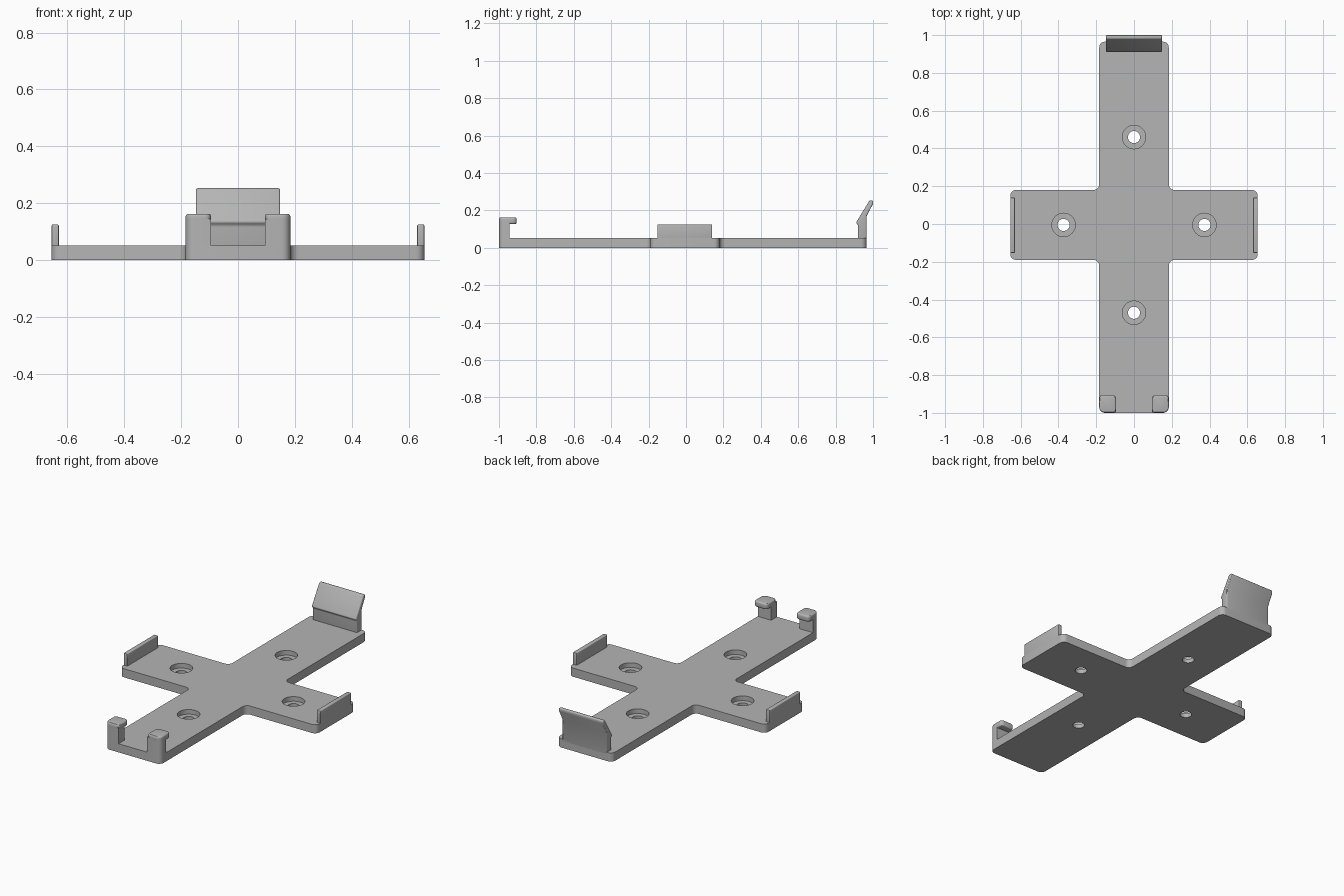
import bpy, bmesh
from math import radians
from mathutils import Matrix, Vector

if "Cube" in bpy.data.objects:
    bpy.data.objects.remove(bpy.data.objects["Cube"], do_unlink=True)

GREY = (0.46, 0.46, 0.46, 1)
mat = bpy.data.materials.new("plain grey")
mat.use_nodes = True
mat.diffuse_color = GREY
next(n for n in mat.node_tree.nodes if n.type == "BSDF_PRINCIPLED").inputs["Base Color"].default_value = GREY

BASE_TOP = 0.052
ARM_W, ARM_FRONT, ARM_BACK = 0.184, -1.0, 0.965
SIDE_W, SIDE_FRONT, SIDE_BACK = 0.655, -0.19, 0.18
MID_Y = (SIDE_FRONT + SIDE_BACK) / 2


def rect(x0, x1, y0, y1):
    return [(x0, y0), (x1, y0), (x1, y1), (x0, y1)]


def prism(name, outline, start, end, radii=(), axis="z", edge_round=0):
    """Extrude an outline with rounded corners along z, or a (y, z) profile along x."""
    bm = bmesh.new()
    verts = [bm.verts.new((*p, start)) for p in outline]
    bm.faces.new(verts)
    for v, r in zip(verts, radii):
        if r:
            bmesh.ops.bevel(bm, geom=[v], offset=r, segments=6, profile=0.5, affect="VERTICES")
    cap = bmesh.ops.extrude_face_region(bm, geom=bm.faces[:])
    moved = [g for g in cap["geom"] if isinstance(g, bmesh.types.BMVert)]
    bmesh.ops.translate(bm, verts=moved, vec=Vector((0, 0, end - start)))
    if axis == "x":
        turn = Matrix(((0, 0, 1), (1, 0, 0), (0, 1, 0))).to_4x4()
        bmesh.ops.transform(bm, matrix=turn, verts=bm.verts[:])
    bmesh.ops.recalc_face_normals(bm, faces=bm.faces[:])
    mesh = bpy.data.meshes.new(name)
    bm.to_mesh(mesh)
    bm.free()
    mesh.materials.append(mat)
    obj = bpy.data.objects.new(name, mesh)
    bpy.context.collection.objects.link(obj)
    if edge_round:
        bevel = obj.modifiers.new("soft edges", "BEVEL")
        bevel.width, bevel.segments = edge_round, 3
        bevel.limit_method, bevel.angle_limit = "ANGLE", radians(40)
        apply_modifier(obj, bevel)
    return obj


def apply_modifier(obj, modifier):
    activate(obj)
    bpy.ops.object.modifier_apply(modifier=modifier.name)


def activate(obj):
    bpy.ops.object.select_all(action="DESELECT")
    obj.select_set(True)
    bpy.context.view_layer.objects.active = obj


def drill(obj, x, y, radius, bottom, top):
    """Cut a round hole and discard the cutter."""
    bpy.ops.mesh.primitive_cylinder_add(vertices=48, radius=radius, depth=top - bottom,
                                        location=(x, y, (top + bottom) / 2))
    cutter = bpy.context.object
    cutter.hide_render = True
    cutter.data.materials.append(mat)
    cut = obj.modifiers.new("hole", "BOOLEAN")
    cut.operation, cut.object, cut.solver = "DIFFERENCE", cutter, "EXACT"
    apply_modifier(obj, cut)
    bpy.data.objects.remove(cutter, do_unlink=True)


# Cross-shaped base plate with rounded corners and filleted inner corners
cross = [(-ARM_W, ARM_FRONT), (ARM_W, ARM_FRONT), (ARM_W, SIDE_FRONT),
         (SIDE_W, SIDE_FRONT), (SIDE_W, SIDE_BACK), (ARM_W, SIDE_BACK),
         (ARM_W, ARM_BACK), (-ARM_W, ARM_BACK), (-ARM_W, SIDE_BACK),
         (-SIDE_W, SIDE_BACK), (-SIDE_W, SIDE_FRONT), (-ARM_W, SIDE_FRONT)]
base = prism("cross_base", cross, 0, BASE_TOP, [0.03] * len(cross))

# Counterbored screw holes, one in each arm
for x, y in ((0, 0.465), (0, -0.465), (0.373, 0), (-0.373, 0)):
    drill(base, x, MID_Y + y, 0.062, 0.024, 0.1)
    drill(base, x, MID_Y + y, 0.032, -0.05, 0.1)

parts = [base]
for side, s in (("left", 1), ("right", -1)):
    # Low wall at the end of each side arm
    xs = sorted((s * 0.63, s * SIDE_W))
    parts.append(prism(side + "_wall", rect(*xs, MID_Y - 0.148, MID_Y + 0.145),
                       0.035, 0.125, edge_round=0.004))
    # Front post, rounded at the outer corner, with an overhanging hook cap
    xs = sorted((s * 0.095, s * ARM_W))
    outer = [0, 0.03, 0, 0] if s > 0 else [0.03, 0, 0, 0]
    parts.append(prism(side + "_post", rect(*xs, ARM_FRONT, -0.945), BASE_TOP, 0.145, outer))
    corners = [0.02, 0.03, 0.02, 0.02] if s > 0 else [0.03, 0.02, 0.02, 0.02]
    parts.append(prism(side + "_hook", rect(*xs, ARM_FRONT, -0.905), 0.127, 0.163,
                       corners, edge_round=0.009))

# Back snap clip: upright wall with a catch and an outward-leaning tab
clip = [(0.92, 0.035), (0.92, 0.122), (0.909, 0.134), (0.981, 0.253),
        (1.0, 0.253), (1.0, 0.235), (0.965, 0.168), (0.965, 0.035)]
parts.append(prism("back_clip", clip, -0.148, 0.148, axis="x", edge_round=0.006))

for part in parts:
    activate(part)
    bpy.ops.object.shade_smooth_by_angle(angle=radians(30))
